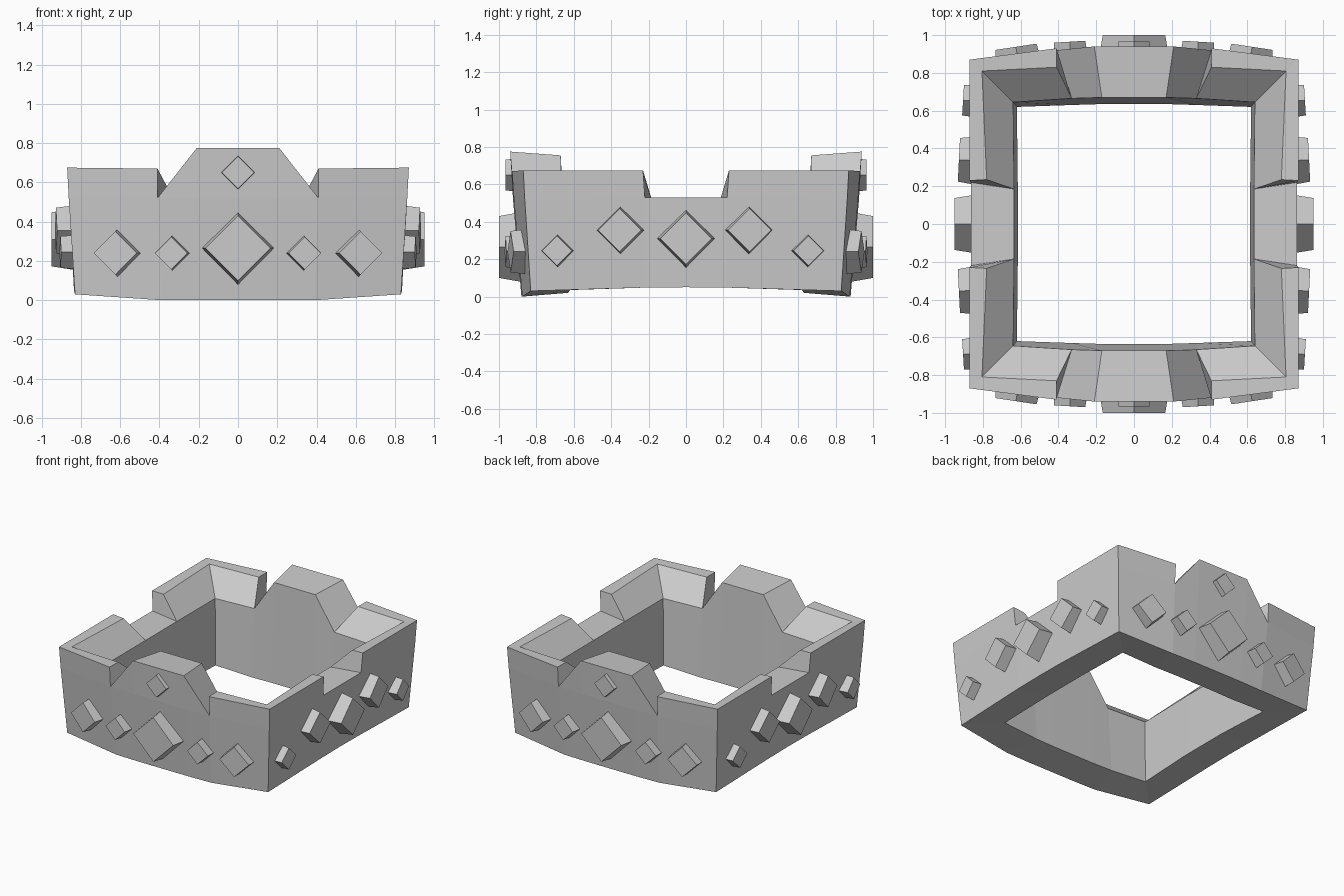
import bpy, bmesh, math
from mathutils import Vector, Matrix

if "Cube" in bpy.data.objects:
    bpy.data.objects.remove(bpy.data.objects["Cube"])


def new_object(name, bm):
    bmesh.ops.recalc_face_normals(bm, faces=bm.faces)
    me = bpy.data.meshes.new(name)
    bm.to_mesh(me)
    bm.free()
    ob = bpy.data.objects.new(name, me)
    bpy.context.collection.objects.link(ob)
    return ob


# Cross-sections of one quarter of the band, from the middle of the back wall to the corner.
# Order: outer bottom, outer middle, outer top, rim, inner shoulder, inner bottom
back_sections = [
    [(0, .88, 0), (0, .925, .52), (0, .94, .775), (0, .67, .755), (0, .67, .755), (0, .635, .02)],
    [(.2, .88, 0), (.21, .925, .52), (.21, .94, .775), (.17, .67, .755), (.17, .67, .755), (.17, .635, .02)],
    [(.39, .875, 0), (.41, .92, .52), (.41, .92, .52), (.33, .665, .52), (.33, .665, .52), (.33, .63, .02)],
    [(.39, .875, 0), (.41, .92, .52), (.41, .93, .67), (.41, .83, .67), (.33, .665, .52), (.33, .63, .02)],
]
# Corner to the middle of the side wall
side_sections = [
    [(.83, .83, .03), (.862, .862, .52), (.87, .87, .675), (.805, .81, .67), (.64, .645, .52), (.62, .62, .035)],
    [(.835, .22, .048), (.862, .22, .53), (.87, .23, .675), (.78, .235, .67), (.635, .185, .525), (.615, .185, .05)],
    [(.835, .22, .048), (.862, .22, .53), (.862, .22, .53), (.635, .185, .525), (.635, .185, .525), (.615, .185, .05)],
    [(.835, 0, .05), (.862, 0, .53), (.862, 0, .53), (.635, 0, .525), (.635, 0, .525), (.615, 0, .05)],
]


def mirrored(sections, sx, sy):
    return [[(x * sx, y * sy, z) for x, y, z in s] for s in sections]


# Crown band: mirror the quarter around and loft the closed ring
quarter = back_sections + side_sections
ring = (quarter + mirrored(quarter, 1, -1)[::-1]
        + mirrored(quarter, -1, -1) + mirrored(quarter, -1, 1)[::-1])
bm = bmesh.new()
index = {}


def vert(p):
    key = tuple(round(c + 0.0, 4) for c in p)
    if key not in index:
        index[key] = bm.verts.new(key)
    return index[key]


for i, a in enumerate(ring):
    b = ring[(i + 1) % len(ring)]
    for k in range(6):
        n = (k + 1) % 6
        loop = list(dict.fromkeys(vert(p) for p in (a[k], b[k], b[n], a[n])))
        if len(loop) > 2:
            bm.faces.new(loop)
new_object("crown_band", bm)


# Gem: tapered diamond block pointing outwards along local -y
def gem(name, loc, size, depth, turn):
    bm = bmesh.new()
    bmesh.ops.create_cone(bm, cap_ends=True, segments=4, depth=depth,
                          radius1=size, radius2=size * 0.87)
    bmesh.ops.rotate(bm, verts=bm.verts, matrix=Matrix.Rotation(math.pi / 2, 3, 'X'))
    bmesh.ops.translate(bm, verts=bm.verts, vec=(0, depth / 2, 0))
    ob = new_object(name, bm)
    ob.location = loc
    ob.rotation_euler.z = turn


# x, z, size, outer face distance, yaw for the front and back walls
front_gems = [(0, .265, .19, 1.0, 0), (0, .65, .095, .965, 0),
              (.34, .24, .095, .965, .06), (-.34, .24, .095, .965, -.06),
              (.625, .24, .127, .938, .15), (-.625, .24, .127, .938, -.15)]
# y, z, size, outer face distance, yaw for the side walls
side_gems = [(0, .31, .158, .95, 0),
             (-.355, .355, .133, .927, -.05), (.34, .355, .133, .927, .05),
             (-.69, .245, .092, .905, -.06), (.655, .245, .092, .905, .06)]

for x, z, size, d, yaw in front_gems:
    gem("front_gem", (x, -d, z), size, .14, yaw)
    gem("back_gem", (x, d, z), size, .14, math.pi - yaw)
for y, z, size, d, yaw in side_gems:
    gem("right_gem", (d, y, z), size, .13, math.pi / 2 + yaw)
    gem("left_gem", (-d, y, z), size, .13, -math.pi / 2 - yaw)
